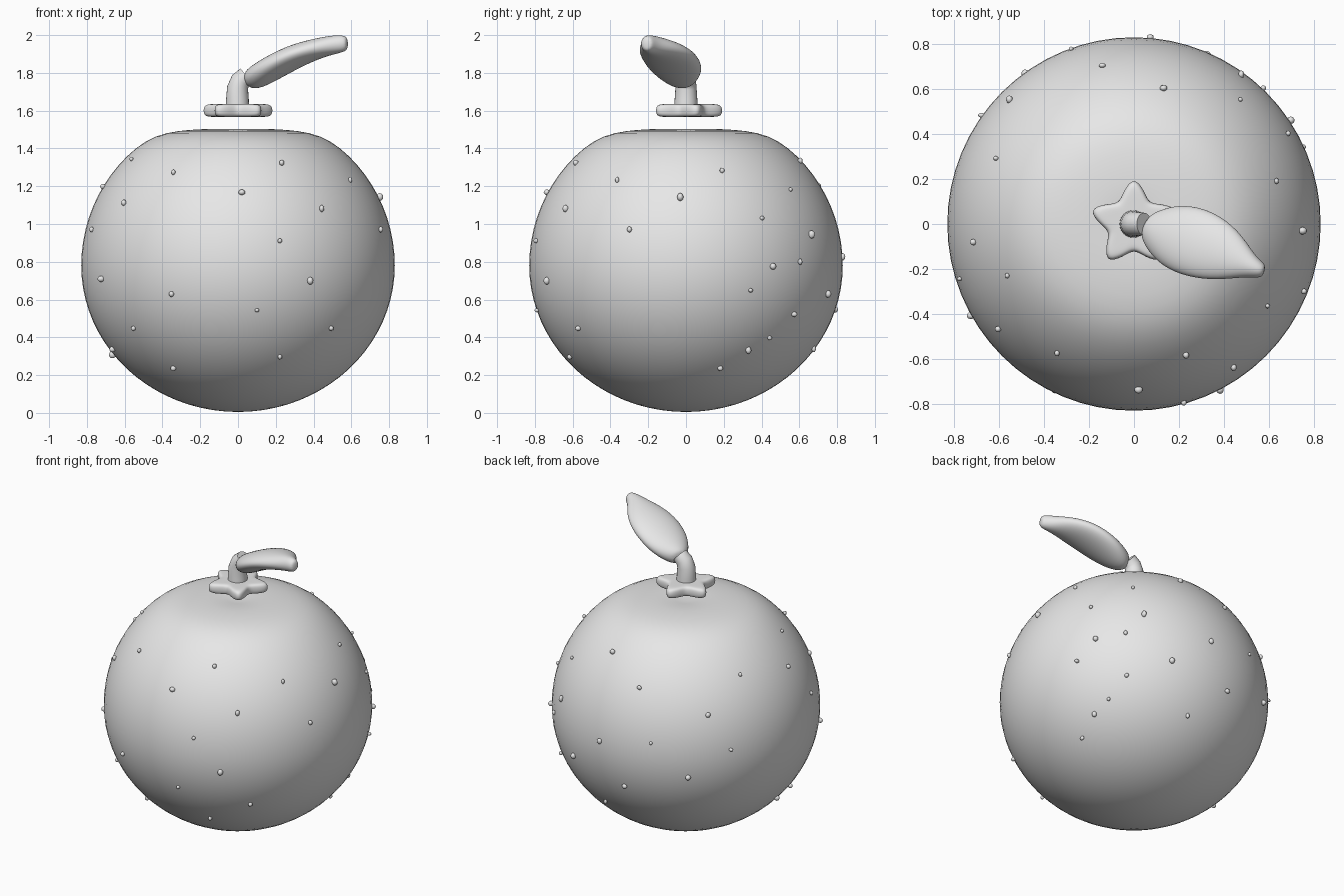
import bpy, bmesh, math, random
from mathutils import Vector
from mathutils.bvhtree import BVHTree

random.seed(4)
if "Cube" in bpy.data.objects:
    bpy.data.objects.remove(bpy.data.objects["Cube"])

grey = bpy.data.materials.new("plain_grey")
grey.use_nodes = True
grey.diffuse_color = (0.8, 0.8, 0.8, 1)
grey.node_tree.nodes["Principled BSDF"].inputs["Base Color"].default_value = (0.8, 0.8, 0.8, 1)


def finish(name, bm, subdivisions=0, angle=180):
    """Turn a bmesh into a smooth, coloured object."""
    bmesh.ops.recalc_face_normals(bm, faces=bm.faces)
    mesh = bpy.data.meshes.new(name)
    bm.to_mesh(mesh)
    bm.free()
    mesh.materials.append(grey)
    obj = bpy.data.objects.new(name, mesh)
    bpy.context.collection.objects.link(obj)
    if subdivisions:
        mod = obj.modifiers.new("subdivision", 'SUBSURF')
        mod.levels = mod.render_levels = subdivisions
    bpy.ops.object.select_all(action='DESELECT')
    bpy.context.view_layer.objects.active = obj
    obj.select_set(True)
    bpy.ops.object.shade_smooth_by_angle(angle=math.radians(angle))
    return obj


def loft(rings, close_ends=True):
    """Skin a list of point rings."""
    bm = bmesh.new()
    loops = [[bm.verts.new(p) for p in ring] for ring in rings]
    n = len(loops[0])
    for a, b in zip(loops, loops[1:]):
        for i in range(n):
            j = (i + 1) % n
            bm.faces.new((a[i], a[j], b[j], b[i]))
    if close_ends:
        bm.faces.new(loops[0])
        bm.faces.new(loops[-1])
    return bm


def sweep(path, sizes, side, sides):
    """Elliptical rings along a path; side is the rough width direction."""
    pts = [Vector(p) for p in path]
    rings = []
    for i, p in enumerate(pts):
        along = (pts[min(i + 1, len(pts) - 1)] - pts[max(i - 1, 0)]).normalized()
        across = (side - along * side.dot(along)).normalized()
        up = along.cross(across)
        w, t = sizes[i]
        angles = [math.tau * k / sides for k in range(sides)]
        rings.append([p + across * w * math.cos(a) + up * t * math.sin(a) for a in angles])
    return loft(rings)


# Fruit body: a ball with a flattened, barely dished top
MID, RADIUS = 0.78, 0.83
bm = bmesh.new()
bmesh.ops.create_uvsphere(bm, u_segments=64, v_segments=40, radius=1)
for v in bm.verts:
    v.co.x *= RADIUS
    v.co.y *= RADIUS
    r = math.hypot(v.co.x, v.co.y)
    z = MID + v.co.z * 0.775
    if v.co.z > 0:
        z = MID + v.co.z * 0.82
        lid = 1.505 - 0.16 * max(r - 0.12, 0) ** 2 - 0.015 * max(1 - r / 0.15, 0)
        soft = 0.03
        z = -soft * math.log(math.exp(-z / soft) + math.exp(-lid / soft))
    v.co.z = z
surface = BVHTree.FromBMesh(bm)
finish("fruit_body", bm)

# Little bumps: azimuth, elevation, then places across the skin from that side
bump_sets = [
    (0, 0, [(-.56, .56), (-.34, .49), (.23, .54), (.59, .45), (.02, .385), (-.6, .33),
            (.44, .3), (.22, .13), (-.72, -.07), (.38, -.08), (-.35, -.15), (.1, -.235),
            (-.55, -.33), (.49, -.33), (.22, -.48), (-.34, -.54), (.75, .19), (-.66, -.44),
            (-.77, .19)]),
    (90, 0, [(-.03, .36), (.19, .5), (.6, .55), (.4, .25), (.34, -.13), (.44, -.38),
             (.18, -.54), (.55, .4), (.6, .02), (-.33, .19)]),
    (0, 90, [(-.14, .7), (-.55, .55), (-.61, .29), (-.71, .45), (-.55, -.29), (-.6, -.49),
             (-.71, -.08)]),
    (211, 21, [(-.29, .11), (.33, .2), (.13, -.03), (-.16, -.19), (.33, -.22), (.07, -.4),
               (-.66, -.31), (.63, .25), (-.46, -.59), (.33, -.73), (.58, -.55)]),
    (150, -20, [(-.37, .25), (.35, .3), (-.08, .43), (.04, .2), (-.18, .02), (.47, 0),
                (-.35, -.22)]),
]
placed = []
bumps = bmesh.new()
for azimuth, elevation, places in bump_sets:
    a, e = math.radians(azimuth), math.radians(elevation)
    flat = Vector((math.sin(a), -math.cos(a), 0))
    right = Vector((math.cos(a), math.sin(a), 0))
    out = flat * math.cos(e) + Vector((0, 0, math.sin(e)))
    up = out.cross(right)
    for u, v in places:
        start = Vector((0, 0, MID)) + right * u + up * v + out * 3
        hit, normal, _, _ = surface.ray_cast(start, -out)
        if hit is None or any((hit - p).length < 0.12 for p in placed):
            continue
        placed.append(hit)
        made = bmesh.ops.create_icosphere(bumps, subdivisions=2, radius=random.uniform(.011, .016))
        stretch = Vector((random.uniform(.8, 1.3), random.uniform(.8, 1.2), random.uniform(.9, 1.4)))
        for vert in made["verts"]:
            vert.co = hit + normal * 0.006 + vert.co * stretch
finish("skin_bumps", bumps)

# Star-shaped calyx, floating just above the fruit
star = []
for i in range(20):
    a = math.pi / 2 + math.tau * i / 20
    reach = (0.208, 0.15, 0.108, 0.15)[i % 4]
    star.append((reach * math.cos(a), reach * math.sin(a)))
layers = [(0.6, 1.567), (0.93, 1.567), (1.03, 1.582), (1.03, 1.618), (0.93, 1.635), (0.6, 1.635)]
finish("calyx_star", loft([[(x * s, y * s, z) for x, y in star] for s, z in layers]), 2)

# Stem, bending over to meet the leaf
stem_path = [(-.003, 0, 1.6), (-.003, 0, 1.66), (-.002, 0, 1.72), (.012, 0, 1.757), (.045, 0, 1.785)]
stem_sizes = [(.062, .062), (.06, .06), (.056, .056), (.053, .053), (.05, .05)]
finish("stem", sweep(stem_path, stem_sizes, Vector((0, 1, 0)), 24), angle=40)

# Thick, pointed leaf
leaf_path = [(.045, 0, 1.765), (.08, -.02, 1.767), (.17, -.05, 1.82), (.3, -.09, 1.89),
             (.42, -.14, 1.93), (.51, -.185, 1.95), (.56, -.205, 1.956), (.58, -.21, 1.956)]
leaf_sizes = [(.04, .04), (.09, .065), (.155, .068), (.165, .065), (.125, .056), (.058, .052),
              (.038, .046), (.025, .03)]
finish("leaf", sweep(leaf_path, leaf_sizes, Vector((.37, .93, 0)), 12), 2)
